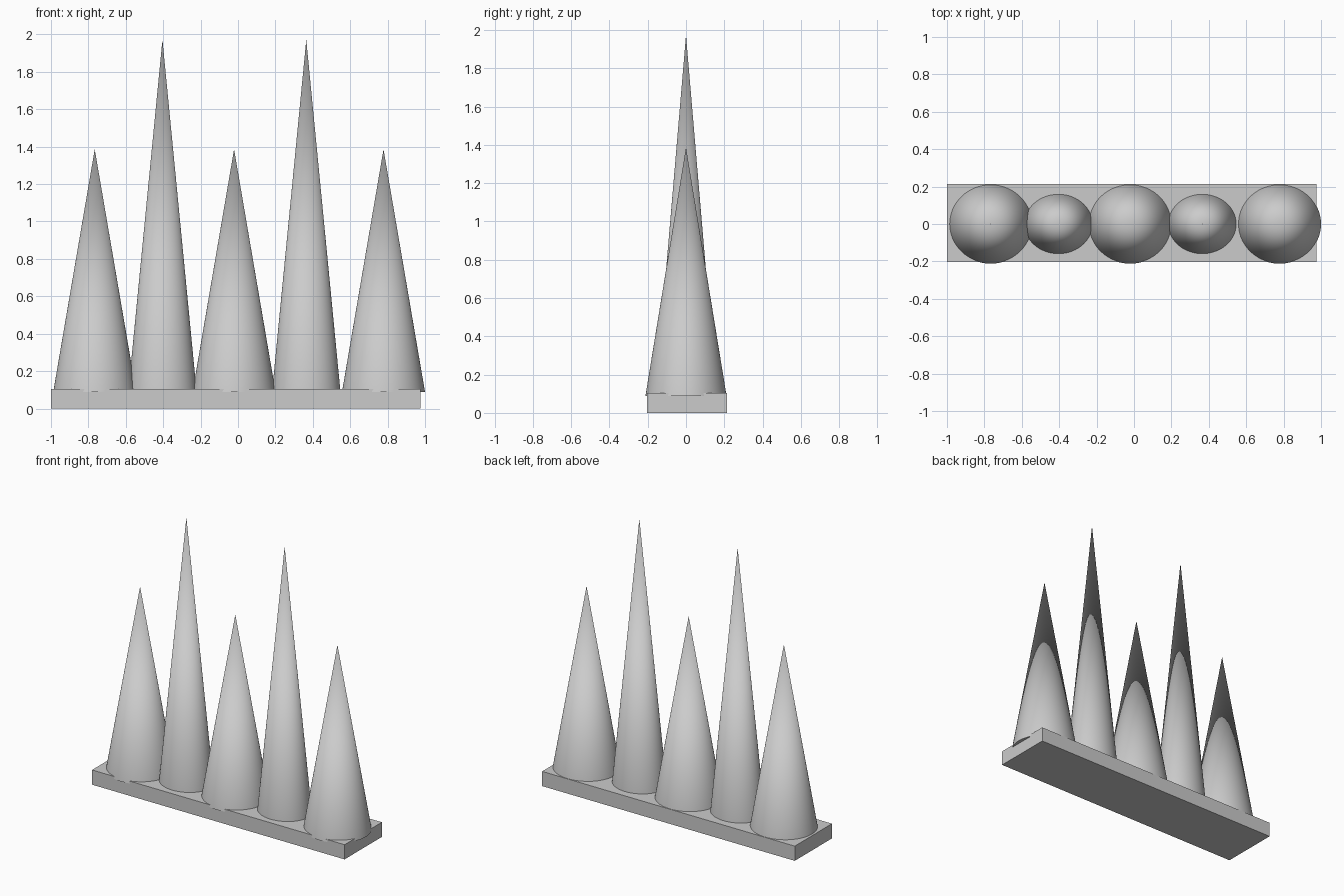
import bpy
import math

if "Cube" in bpy.data.objects:
    bpy.data.objects.remove(bpy.data.objects["Cube"])

# Base slab
X0, X1, Y0, Y1, H = -1.0, 0.976, -0.203, 0.213, 0.104
bpy.ops.mesh.primitive_cube_add(size=1, location=((X0 + X1) / 2, (Y0 + Y1) / 2, H / 2))
base = bpy.context.object
base.name = "base_slab"
base.scale = (X1 - X0, Y1 - Y0, H)
bpy.ops.object.transform_apply(location=False, rotation=False, scale=True)

BOTTOM = 0.088


def spike(name, x, rx, ry, top):
    """Smooth, slightly elliptical cone sunk a little into the slab."""
    bpy.ops.mesh.primitive_cone_add(vertices=96, radius1=1, radius2=0, depth=top - BOTTOM,
                                    location=(x, 0, (top + BOTTOM) / 2))
    cone = bpy.context.object
    cone.name = name
    cone.scale = (rx, ry, 1)
    bpy.ops.object.transform_apply(location=False, rotation=False, scale=True)
    bpy.ops.object.shade_smooth_by_angle(angle=math.radians(30))


# Three short, wide spikes
for i, x in enumerate((-0.766, -0.021, 0.778)):
    spike(f"short_spike_{i + 1}", x, 0.222, 0.212, 1.386)

# Two tall, narrow spikes
for i, x in enumerate((-0.404, 0.365)):
    spike(f"tall_spike_{i + 1}", x, 0.183, 0.16, 1.972)
